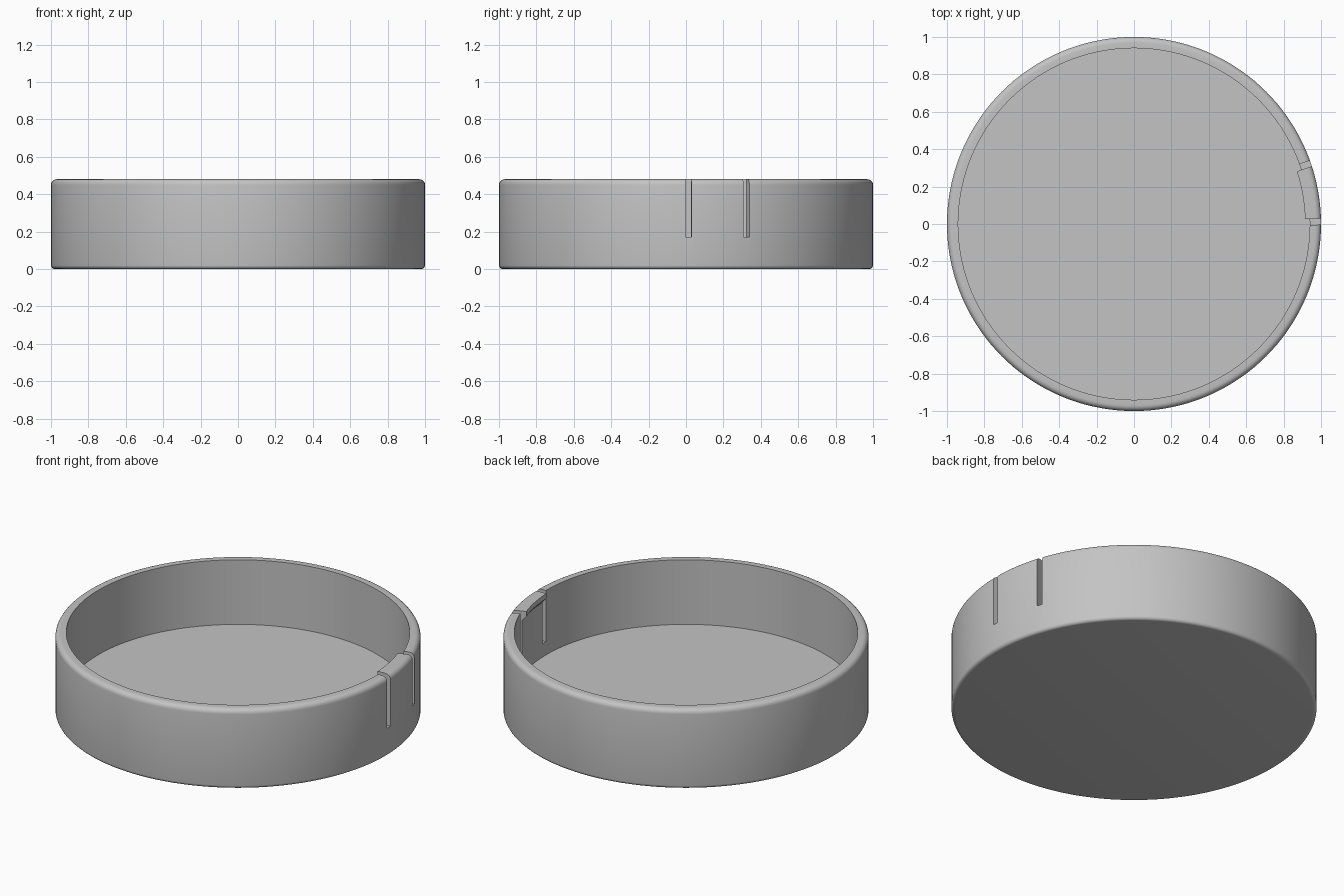
import bpy
import bmesh
import math
from mathutils import Matrix

cube = bpy.data.objects.get("Cube")
if cube:
    bpy.data.objects.remove(cube, do_unlink=True)

HEIGHT, FLOOR, INNER = 0.48, 0.09, 0.94
SEGMENTS = 144
SLOT_ANGLES = (math.radians(0.7), math.radians(18.9))

grey = bpy.data.materials.new("light_grey")
grey.use_nodes = True
colour = (0.55, 0.55, 0.55, 1)
grey.diffuse_color = colour
grey.node_tree.nodes["Principled BSDF"].inputs["Base Color"].default_value = colour


def make_object(name, bm):
    bmesh.ops.recalc_face_normals(bm, faces=bm.faces)
    mesh = bpy.data.meshes.new(name)
    bm.to_mesh(mesh)
    bm.free()
    mesh.materials.append(grey)
    obj = bpy.data.objects.new(name, mesh)
    bpy.context.collection.objects.link(obj)
    return obj


def arc(cx, cz, r, start, end, steps=5):
    """Rounded corner as (radius, height) points."""
    angles = [math.radians(start + (end - start) * i / steps) for i in range(steps + 1)]
    return [(cx + r * math.cos(a), cz + r * math.sin(a)) for a in angles]


def boolean(obj, tool, operation):
    mod = obj.modifiers.new(operation.lower(), "BOOLEAN")
    mod.operation = operation
    mod.solver = "EXACT"
    mod.object = tool
    bpy.context.view_layer.objects.active = obj
    bpy.ops.object.modifier_apply(modifier=mod.name)
    bpy.data.objects.remove(tool, do_unlink=True)


# Round dish: turned profile with softened outer corners
profile = [(0, 0)] + arc(0.98, 0.02, 0.02, -90, 0)
profile += arc(0.97, HEIGHT - 0.03, 0.03, 0, 90)
profile += [(INNER, HEIGHT), (INNER, FLOOR), (0, FLOOR)]
bm = bmesh.new()
verts = [bm.verts.new((r, 0, z)) for r, z in profile]
edges = [bm.edges.new(pair) for pair in zip(verts, verts[1:])]
bmesh.ops.spin(bm, geom=verts + edges, cent=(0, 0, 0), axis=(0, 0, 1),
               angle=math.tau, steps=SEGMENTS, use_duplicate=False)
bmesh.ops.remove_doubles(bm, verts=bm.verts, dist=0.0001)
dish = make_object("dish", bm)

# Inward catch along the top of the flexible tab
section = [(0.955, HEIGHT), (0.915, HEIGHT), (0.915, 0.45), (INNER, 0.42), (0.955, 0.42)]
bm = bmesh.new()
rings = []
for i in range(13):
    a = SLOT_ANGLES[0] + (SLOT_ANGLES[1] - SLOT_ANGLES[0]) * i / 12
    rings.append([bm.verts.new((r * math.cos(a), r * math.sin(a), z)) for r, z in section])
for a, b in zip(rings, rings[1:]):
    for i in range(len(section)):
        j = (i + 1) % len(section)
        bm.faces.new((a[i], a[j], b[j], b[i]))
bm.faces.new(rings[0])
bm.faces.new(rings[-1])
boolean(dish, make_object("tab_catch", bm), "UNION")

# Two slots that free the tab from the wall
for angle in SLOT_ANGLES:
    bm = bmesh.new()
    shape = (Matrix.Rotation(angle, 4, "Z") @ Matrix.Translation((0.95, 0, 0.37))
             @ Matrix.Diagonal((0.2, 0.032, 0.4, 1)))
    bmesh.ops.create_cube(bm, size=1, matrix=shape)
    cutter = make_object("slot_cutter", bm)
    cutter.hide_render = True
    boolean(dish, cutter, "DIFFERENCE")

# Smooth curved walls, crisp rims and slots
bpy.ops.object.select_all(action="DESELECT")
dish.select_set(True)
bpy.context.view_layer.objects.active = dish
bpy.ops.object.shade_smooth_by_angle(angle=math.radians(30))
